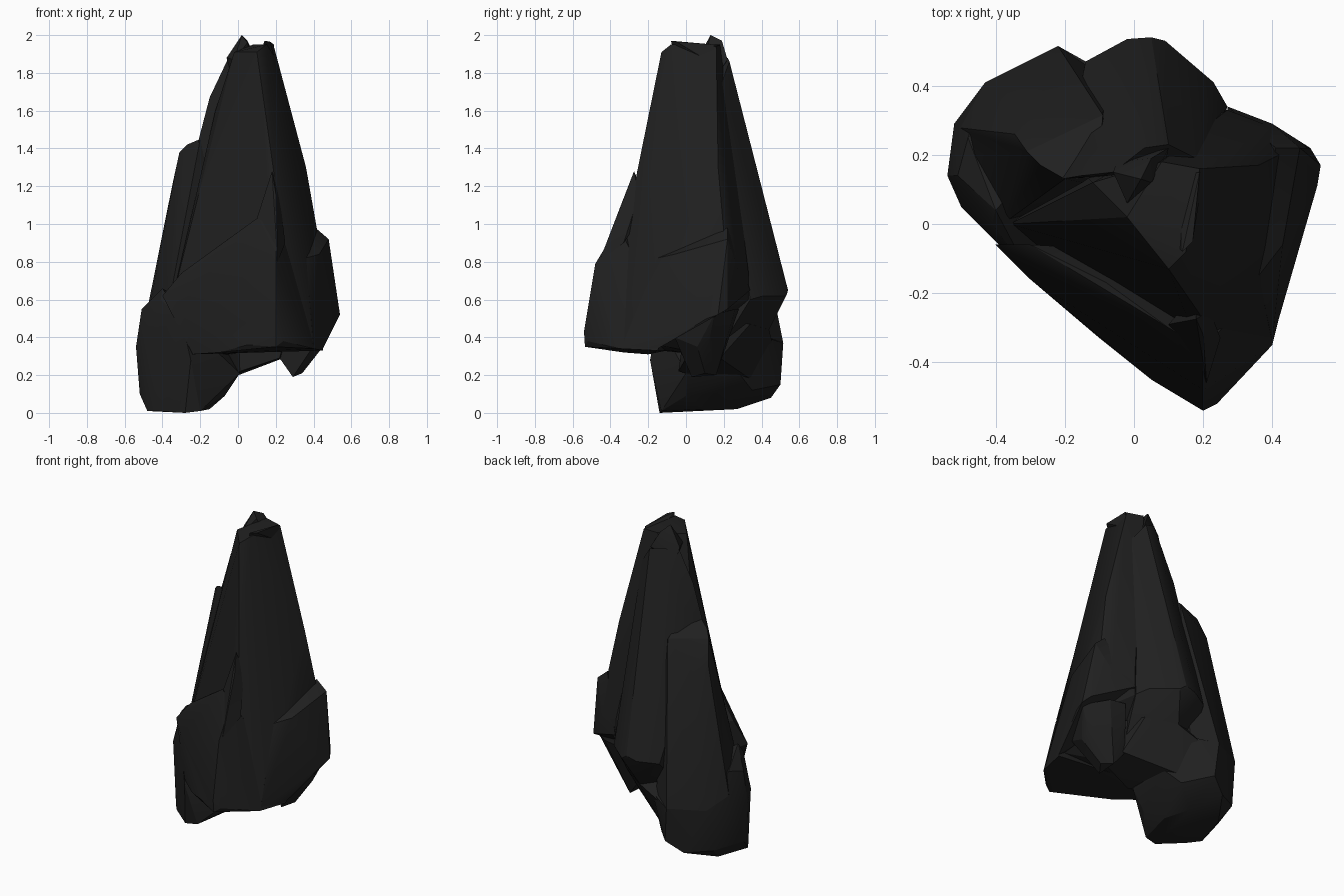
import bpy, bmesh, math

rock = bpy.data.materials.new("charcoal rock")
rock.diffuse_color = (0.0145, 0.0145, 0.0145, 1)


def chunk(name, points):
    """One faceted boulder: the convex hull of its corner points."""
    bm = bmesh.new()
    for p in points:
        bm.verts.new(p)
    bmesh.ops.convex_hull(bm, input=bm.verts)
    loose = [v for v in bm.verts if not v.link_faces]
    bmesh.ops.delete(bm, geom=loose, context='VERTS')
    bmesh.ops.dissolve_limit(bm, angle_limit=math.radians(3),
                             verts=bm.verts, edges=bm.edges)
    bmesh.ops.recalc_face_normals(bm, faces=bm.faces)
    me = bpy.data.meshes.new(name)
    bm.to_mesh(me)
    bm.free()
    me.materials.append(rock)
    ob = bpy.data.objects.new(name, me)
    bpy.context.collection.objects.link(ob)
    bpy.ops.object.select_all(action='DESELECT')
    ob.select_set(True)
    bpy.context.view_layer.objects.active = ob
    bpy.ops.object.shade_smooth_by_angle(angle=math.radians(25))
    return ob


# tall main spire with its broken, slanted tip
chunk("main_spire", [
    (-.02, .02, 1.91), (.08, .18, 1.95), (.19, .16, 1.94), (.15, -.08, 1.95),
    (.10, -.13, 1.91), (.19, -.26, 1.27), (.36, .17, 1.30), (.42, .20, .96),
    (.21, -.42, .36), (.40, -.33, .36), (.44, -.15, .36), (.44, .10, .50),
    (.27, .33, .75), (.27, .33, .60), (.40, .28, .75), (-.22, -.12, .34),
    (-.36, .0, .55), (-.15, .15, .30), (-.12, .12, 1.6)])

# small chips on the tip
chunk("tip_chip", [
    (.02, .13, 2.0), (.05, .19, 1.97), (-.06, .15, 1.88), (-.02, .06, 1.87),
    (.10, .22, 1.87), (.05, .12, 1.96), (.09, .17, 1.80), (-.05, .18, 1.80)])
chunk("tip_edge_chip", [
    (.14, -.08, 1.97), (.17, -.05, 1.965), (.18, .08, 1.955), (.19, .15, 1.95),
    (.12, -.06, 1.90), (.20, .14, 1.85), (.13, .14, 1.90)])

# column running down the back
chunk("back_column", [
    (.10, .23, 1.86), (.03, .22, 1.88), (-.06, .15, 1.86), (-.09, .14, 1.75),
    (-.15, .14, 1.67), (-.21, .13, 1.44), (-.12, .22, 1.55), (.18, .19, 1.75),
    (.05, .54, .65), (-.02, .535, .63), (-.14, .47, .62), (.09, .53, .62),
    (.23, .41, .62), (.27, .34, .60), (.18, .36, .48), (.02, .43, .42),
    (.22, .15, .29), (.0, .2, .21), (-.2, .2, .3)])

# column on the back left, cut off by a slanted face at the top
chunk("left_column", [
    (-.31, .21, 1.38), (-.345, .26, 1.22), (-.28, .33, 1.19),
    (-.09, .315, 1.36), (-.27, .17, 1.42), (-.20, .13, 1.45), (-.10, .20, 1.44),
    (-.46, .20, .60), (-.52, .28, .35), (-.43, .41, .37), (-.22, .515, .37),
    (-.08, .42, .40), (-.38, .06, .68), (-.38, .0, .50), (-.05, .1, .4)])

# foot the rock stands on
chunk("foot", [
    (-.48, .05, .01), (-.42, -.03, .01), (-.28, -.14, 0), (-.20, -.13, .01),
    (-.15, .10, .02), (-.20, .27, .02), (-.42, .27, .02), (-.07, .0, .09),
    (-.30, .45, .08), (-.45, .36, .10), (-.52, .15, .10), (-.07, .35, .12),
    (-.54, .14, .35), (-.52, .29, .35), (-.43, .41, .37), (-.22, .515, .37),
    (-.20, .50, .15), (-.50, .05, .40), (-.25, -.19, .28), (.01, .0, .21),
    (.01, .28, .21), (-.51, .14, .55), (-.48, .25, .58), (-.40, .04, .66),
    (-.41, .0, .60), (-.05, .42, .40), (-.30, -.15, .50)])

# sloping underside between the foot and the overhang
chunk("underside", [
    (.0, .0, .21), (-.05, .34, .18), (.02, .30, .22), (.01, -.04, .22),
    (.22, .0, .29), (.24, .18, .29), (.20, .34, .47), (.03, .44, .44),
    (-.15, .46, .36), (.0, .0, .5), (.28, .1, .5), (-.15, .35, .5)])

# slab leaning on the front
chunk("front_slab", [
    (.20, -.54, .43), (.20, -.535, .35), (.24, -.52, .38), (.40, -.35, .34),
    (.45, -.15, .33), (.45, -.10, .48), (.20, -.48, .79), (.20, -.36, .99),
    (.10, -.30, 1.03), (.05, -.45, .36), (-.10, -.33, .32), (-.24, -.20, .31),
    (-.30, -.16, .58), (-.40, -.06, .62), (-.30, -.06, .74), (-.08, -.17, .90),
    (.05, -.10, .33)])
chunk("front_ridge", [
    (.18, -.275, 1.28), (.20, -.32, 1.16), (.20, -.37, .99), (.10, -.29, 1.03),
    (.21, -.46, .80), (.25, -.33, .90), (.18, -.2, 1.1), (.22, -.25, 1.15)])

# slab along the right side, with a bevelled top
chunk("right_slab", [
    (.41, .22, .98), (.36, -.15, .82), (.48, .22, .92), (.43, -.06, .84),
    (.50, .20, .80), (.54, .17, .52), (.53, .11, .50), (.46, -.07, .50),
    (.45, -.15, .34), (.40, -.34, .35), (.40, .29, .72), (.27, .34, .65),
    (.51, .22, .55), (.30, .10, .48), (.30, -.2, .40)])

# small tooth hanging under the right side
chunk("hanging_tooth", [
    (.45, .06, .35), (.45, .12, .37), (.52, .15, .52), (.34, .10, .21),
    (.29, .03, .19), (.29, .16, .20), (.22, .05, .29), (.22, .18, .29),
    (.43, -.06, .40), (.40, .26, .55), (.30, .28, .55), (.25, .05, .5)])
